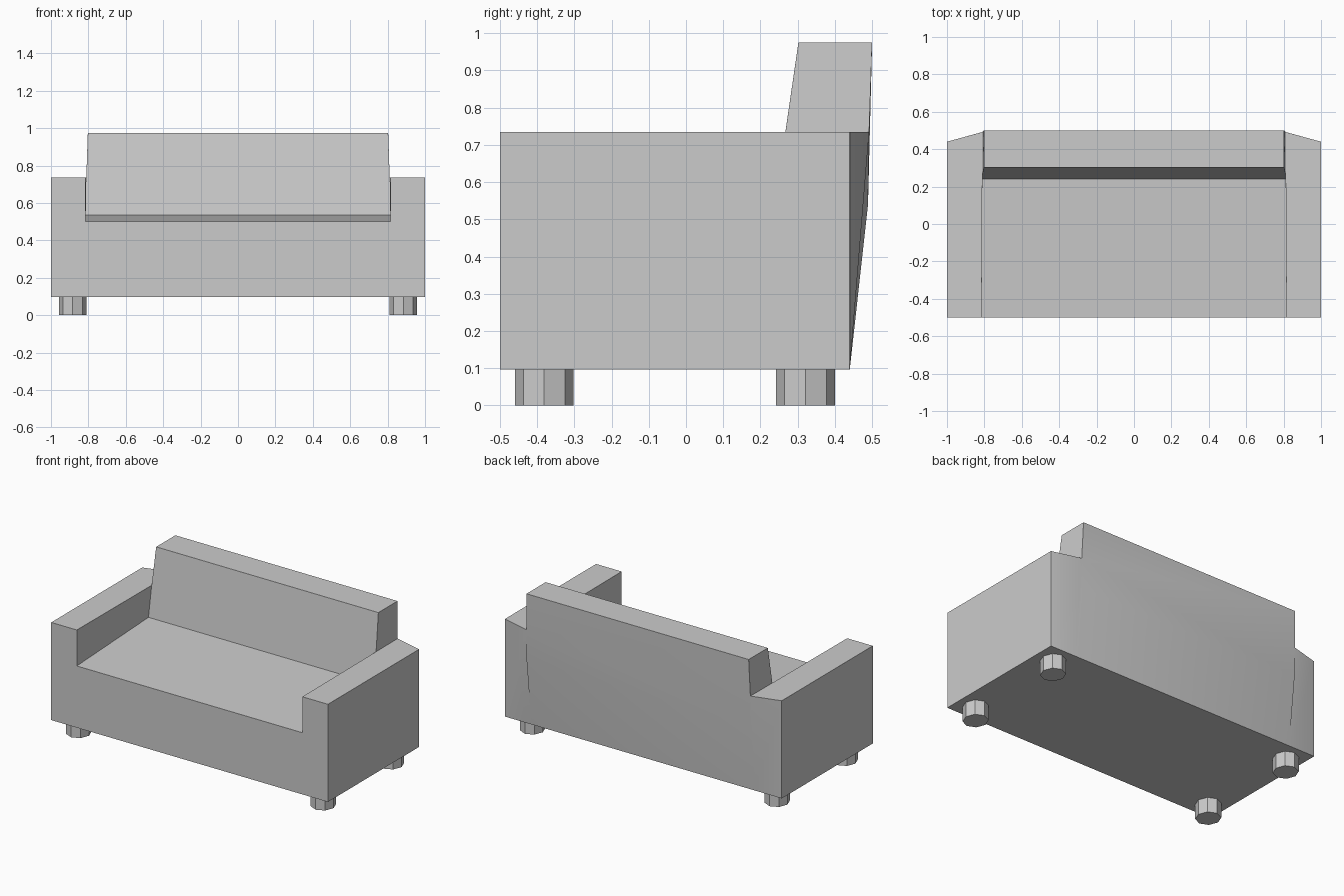
import bpy, bmesh, math

if "Cube" in bpy.data.objects:
    bpy.data.objects.remove(bpy.data.objects["Cube"])

# Corner points of the right half of the sofa
P = {
    'A': (0, -.5, .097), 'B': (1, -.5, .097), 'C': (1, -.5, .735),
    'D': (.815, -.5, .735), 'E': (.815, -.5, .5), 'F': (0, -.5, .5),
    'G': (0, .24, .535), 'H': (.815, .24, .535), 'I': (.811, .267, .735),
    'J': (.803, .302, .975), 'K': (0, .302, .975),
    'L': (.803, .5, .975), 'M': (0, .5, .975),
    'N': (.81, .492, .735), 'O': (1, .44, .735), 'P': (1, .44, .097),
    'Q': (.81, .44, .097), 'R': (0, .44, .097),
    'S': (.81, .489, .54), 'T': (0, .489, .54),
}
# Front, seat, arm wall, arm top, backrest side/front/top, back, corner, lower back, side, bottom
FACES = "ABCDEF FEHG EDIH DCONI INLJ GHIJK KJLM MLNST SNOPQ TSQR BPOC ARQPB".split()


def finish(name, bm):
    mesh = bpy.data.meshes.new(name)
    bm.to_mesh(mesh)
    bm.free()
    ob = bpy.data.objects.new(name, mesh)
    bpy.context.collection.objects.link(ob)
    return ob


# Sofa body: half shell, mirrored, centre seam dissolved
bm = bmesh.new()
v = {k: bm.verts.new(co) for k, co in P.items()}
for f in FACES:
    bm.faces.new([v[c] for c in f])
bmesh.ops.mirror(bm, geom=bm.verts[:] + bm.edges[:] + bm.faces[:], axis='X', merge_dist=.001)
bmesh.ops.remove_doubles(bm, verts=bm.verts[:], dist=.001)
seam = [e for e in bm.edges if all(abs(w.co.x) < .001 for w in e.verts)]
bmesh.ops.dissolve_edges(bm, edges=seam, use_verts=True)
bmesh.ops.recalc_face_normals(bm, faces=bm.faces[:])
bm.normal_update()

# Chamfer the outward edges, leaving the underside sharp
sharp = [e for e in bm.edges if len(e.link_faces) == 2
         and e.calc_face_angle_signed() > math.radians(35)
         and max(w.co.z for w in e.verts) > .11]
bmesh.ops.bevel(bm, geom=sharp, offset=.017, offset_type='OFFSET', segments=1,
                profile=.5, affect='EDGES', clamp_overlap=True)
body = finish("sofa_body", bm)
bpy.context.view_layer.objects.active = body
body.select_set(True)
bpy.ops.object.shade_smooth_by_angle(angle=math.radians(25))

# Four stubby eight-sided legs
for row, y in (("front", -.381), ("back", .321)):
    for side, x in (("left", -.884), ("right", .884)):
        bm = bmesh.new()
        bmesh.ops.create_cone(bm, cap_ends=True, segments=8, radius1=1, radius2=1, depth=.1)
        bmesh.ops.scale(bm, vec=(.074, .079, 1), verts=bm.verts[:])
        bmesh.ops.translate(bm, vec=(x, y, .05), verts=bm.verts[:])
        finish(f"{row}_{side}_leg", bm)
